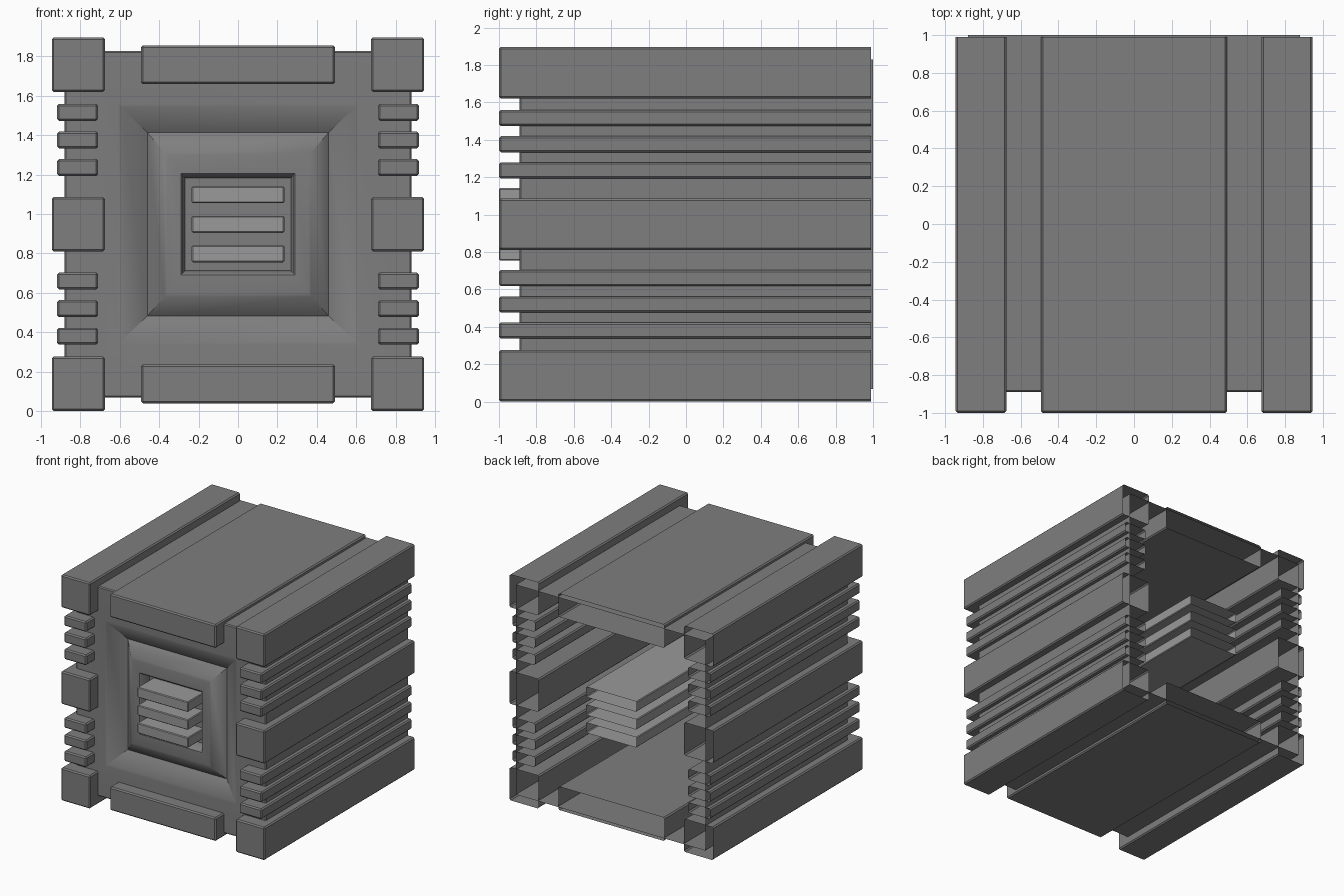
import bpy, bmesh, math
from mathutils import Vector

if "Cube" in bpy.data.objects:
    bpy.data.objects.remove(bpy.data.objects["Cube"])

MID = 0.95  # height of the horizontal symmetry plane


def material(name, v):
    m = bpy.data.materials.new(name)
    m.diffuse_color = (v, v, v, 1)
    m.use_nodes = True
    m.node_tree.nodes["Principled BSDF"].inputs["Base Color"].default_value = m.diffuse_color
    return m


DARK = material("dark_grey", 0.21)
LIGHT = material("light_grey", 0.32)


def finish(bm, name, mat):
    me = bpy.data.meshes.new(name)
    bm.to_mesh(me)
    bm.free()
    me.materials.append(mat)
    ob = bpy.data.objects.new(name, me)
    bpy.context.collection.objects.link(ob)
    return ob


def bar(name, x0, x1, z0, z1, mat=DARK, y0=-1.0, y1=0.99, c=0.01):
    """Chamfered bar running front to back, open at the back."""
    bm = bmesh.new()
    bmesh.ops.create_cube(bm, size=1)
    lo, hi = Vector((x0, y0, z0)), Vector((x1, y1, z1))
    for v in bm.verts:
        v.co = Vector([lo[i] + (v.co[i] + 0.5) * (hi[i] - lo[i]) for i in range(3)])
    back = [f for f in bm.faces if f.normal.y > 0.9]
    bmesh.ops.delete(bm, geom=back, context='FACES')
    bmesh.ops.bevel(bm, geom=[e for e in bm.edges if not e.is_boundary],
                    offset=c, segments=1, affect='EDGES')
    return finish(bm, name, mat)


# Body: nested rectangles (half width, half height, y), from the open back
# round to the front plate, the V-shaped groove and the vent recess
F = -0.89
rings = [(0.88, 0.88, 1.0), (0.88, 0.88, F + 0.008), (0.872, 0.872, F),
         (0.61, 0.61, F), (0.595, 0.595, F + 0.004),
         (0.46, 0.465, F + 0.085),
         (0.372, 0.366, F + 0.004), (0.36, 0.352, F),
         (0.29, 0.257, F), (0.28, 0.247, F + 0.01),
         (0.268, 0.235, F + 0.10)]
bm = bmesh.new()
loops = [[bm.verts.new((sx * w, y, MID + sz * h))
          for sx, sz in ((-1, -1), (1, -1), (1, 1), (-1, 1))] for w, h, y in rings]
for a, b in zip(loops, loops[1:]):
    for i in range(4):
        j = (i + 1) % 4
        bm.faces.new((a[i], a[j], b[j], b[i]))
bm.faces.new(loops[-1])
body = finish(bm, "body", DARK)
body.data.shade_smooth()
body.data.set_sharp_from_angle(angle=math.radians(43))

# Side bars: three thick rails and two groups of three thin ribs per side
for side, s in (("left", -1), ("right", 1)):
    for label, z in (("lower", 0.14), ("middle", MID), ("upper", 1.76)):
        x0, x1 = sorted((s * 0.675, s * 0.945))
        bar(f"{label}_{side}_rail", x0, x1, z - 0.138, z + 0.138)
    for half, t in (("lower", -1), ("upper", 1)):
        for i in range(3):
            z = MID + t * (0.288 + 0.14 * i)
            x0, x1 = sorted((s * 0.71, s * 0.918))
            bar(f"{half}_{side}_rib_{i + 1}", x0, x1, z - 0.043, z + 0.043)

# Wide plates on the top and bottom
for label, t in (("bottom", -1), ("top", 1)):
    z = MID + t * 0.81
    bar(f"{label}_plate", -0.493, 0.493, z - 0.098, z + 0.098)

# Lighter vent slats through the recess
for i in range(3):
    z = MID + (i - 1) * 0.15
    bar(f"vent_slat_{i + 1}", -0.235, 0.235, z - 0.043, z + 0.043, LIGHT, c=0.006)

# Rest exactly on the ground
low = min(v.co.z for o in bpy.data.objects for v in o.data.vertices)
for o in bpy.data.objects:
    for v in o.data.vertices:
        v.co.z -= low
